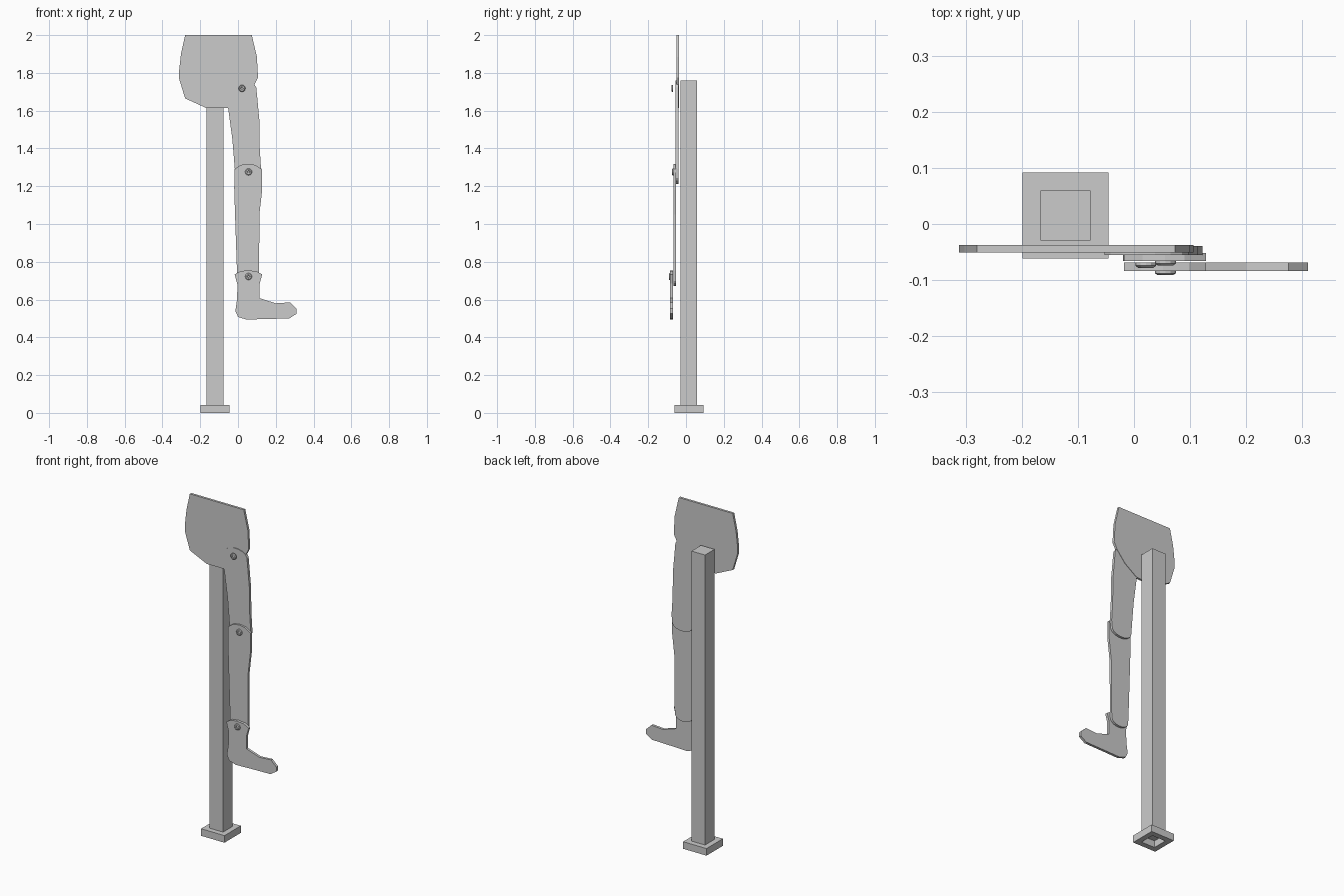
import bpy, bmesh, math
from mathutils import Matrix

if "Cube" in bpy.data.objects:
    bpy.data.objects.remove(bpy.data.objects["Cube"])


def finish(name, bm):
    bmesh.ops.recalc_face_normals(bm, faces=bm.faces)
    me = bpy.data.meshes.new(name)
    bm.to_mesh(me)
    bm.free()
    ob = bpy.data.objects.new(name, me)
    bpy.context.collection.objects.link(ob)
    return ob


def plate(name, outline, front, back):
    """Flat board cut to an x-z outline, between two y depths."""
    bm = bmesh.new()
    face = bm.faces.new([bm.verts.new((x, front, z)) for x, z in outline])
    ext = bmesh.ops.extrude_face_region(bm, geom=[face], use_keep_orig=True)
    for v in ext["geom"]:
        if isinstance(v, bmesh.types.BMVert):
            v.co.y = back
    return finish(name, bm)


def arc(cx, cz, rx, rz, a0, a1, n=7):
    return [(cx + rx * math.cos(math.radians(a0 + (a1 - a0) * i / n)),
             cz + rz * math.sin(math.radians(a0 + (a1 - a0) * i / n))) for i in range(n + 1)]


def bolt(name, x, z, front, back, r=0.0185):
    """Round head with a chamfered rim and a small socket."""
    bm = bmesh.new()
    n, d = 12, back - front
    rings = []
    for rad, y in ((r, back), (r, front + d * 0.4), (r * 0.75, front),
                   (r * 0.4, front), (r * 0.3, front + d * 0.4)):
        rings.append([bm.verts.new((x + rad * math.cos(2 * math.pi * i / n), y,
                                    z + rad * math.sin(2 * math.pi * i / n))) for i in range(n)])
    for a, b in zip(rings, rings[1:]):
        for i in range(n):
            j = (i + 1) % n
            bm.faces.new((a[i], a[j], b[j], b[i]))
    bm.faces.new(rings[0])
    bm.faces.new(rings[-1])
    return finish(name, bm)


# hip board
plate("hip_board", [(-0.28, 2.0), (0.073, 2.0), (0.10, 1.885), (0.106, 1.775), (0.085, 1.735),
                    (0.03, 1.67), (-0.05, 1.615), (-0.17, 1.615), (-0.28, 1.665),
                    (-0.312, 1.77), (-0.312, 1.81), (-0.302, 1.90)], -0.051, -0.037)

# upper leg, rounded at the hip and knee
plate("upper_leg", arc(0.022, 1.715, 0.076, 0.045, 10, 170) +
      [(-0.053, 1.62), (-0.03, 1.45), (-0.016, 1.28)] +
      arc(0.052, 1.25, 0.066, 0.038, 190, 350) +
      [(0.122, 1.29), (0.115, 1.40), (0.113, 1.55)], -0.055, -0.039)

# lower leg, rounded at the knee and ankle
plate("lower_leg", [(0.128, 1.29), (0.09, 1.313), (0.055, 1.318), (0.015, 1.313), (-0.018, 1.29),
                    (-0.02, 1.19), (-0.014, 1.0), (-0.005, 0.74)] +
      arc(0.053, 0.705, 0.056, 0.034, 190, 350) +
      [(0.112, 0.75), (0.113, 1.05), (0.128, 1.18)], -0.066, -0.052)

# foot with ankle cuff
plate("foot", [(-0.018, 0.733), (0.012, 0.75), (0.052, 0.755), (0.098, 0.75), (0.128, 0.733),
               (0.115, 0.685), (0.115, 0.607), (0.20, 0.58), (0.275, 0.585), (0.31, 0.552),
               (0.31, 0.525), (0.272, 0.50), (0.14, 0.497), (0.045, 0.494), (0.0, 0.508),
               (-0.014, 0.54), (-0.005, 0.60), (-0.003, 0.68)], -0.084, -0.069)

# joint bolts
bolt("hip_bolt", 0.021, 1.718, -0.078, -0.069)
bolt("knee_bolt", 0.056, 1.276, -0.074, -0.065)
bolt("ankle_bolt", 0.056, 0.722, -0.091, -0.083)

# square post
CX, CY = -0.122, 0.015
bm = bmesh.new()
bmesh.ops.create_cube(bm, size=1.0, matrix=Matrix.Translation((CX, CY, 0.90)) @
                      Matrix.Diagonal((0.089, 0.089, 1.72, 1)))
finish("post", bm)

# base collar, open underneath
bm = bmesh.new()
corners = ((-1, -1), (1, -1), (1, 1), (-1, 1))
loops = [[bm.verts.new((CX + sx * h, CY + sy * h, z)) for sx, sy in corners]
         for h, z in ((0.0445, 0.0), (0.0765, 0.0), (0.0765, 0.042), (0.0445, 0.042))]
for k in range(4):
    a, b = loops[k], loops[(k + 1) % 4]
    for i in range(4):
        j = (i + 1) % 4
        bm.faces.new((a[i], a[j], b[j], b[i]))
finish("base_collar", bm)
